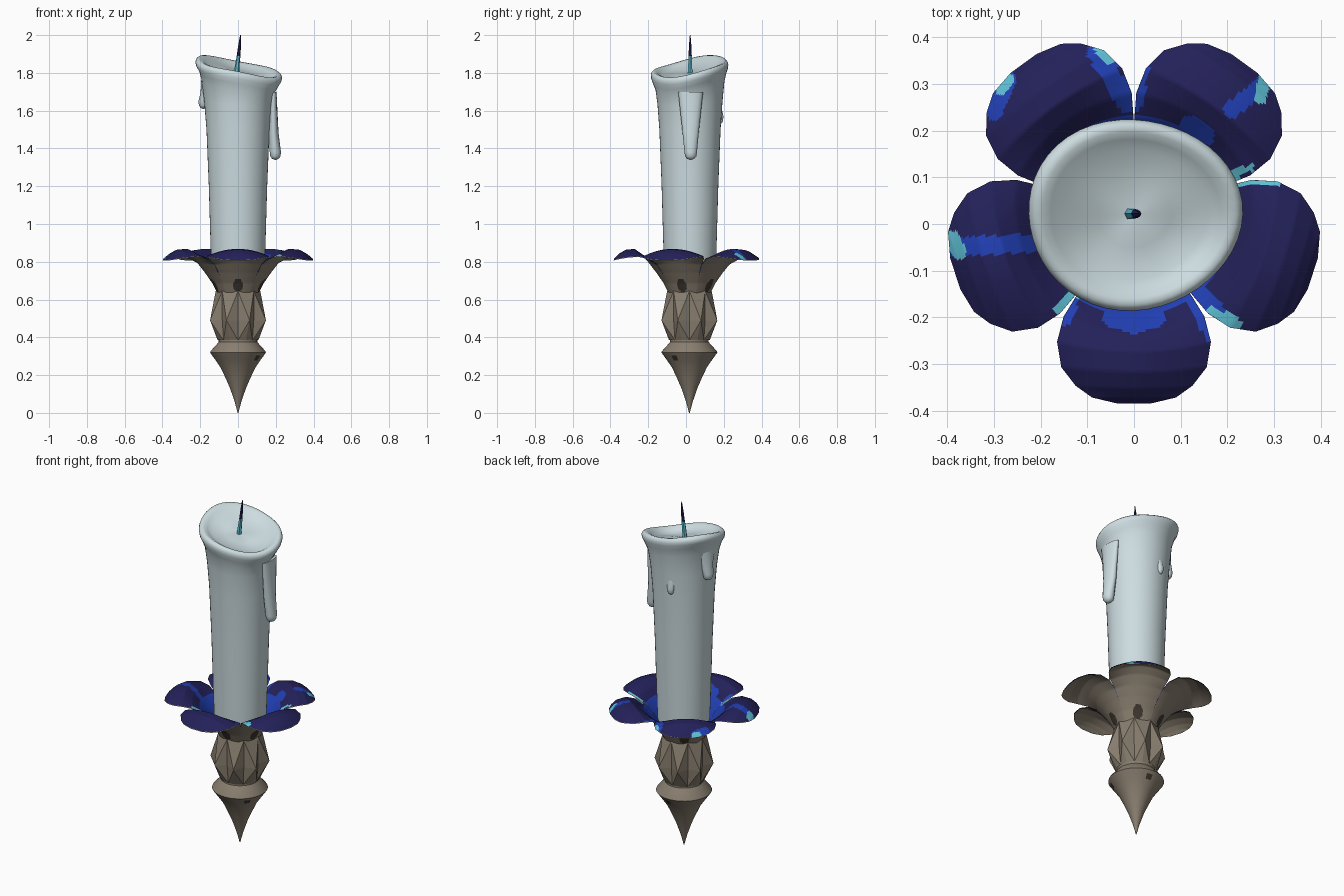
import bpy, math
from mathutils import Vector

if "Cube" in bpy.data.objects:
    bpy.data.objects.remove(bpy.data.objects["Cube"])

AXIS_Y = 0.018


def material(name, rgb):
    m = bpy.data.materials.new(name)
    m.use_nodes = True
    m.diffuse_color = (*rgb, 1)
    m.node_tree.nodes["Principled BSDF"].inputs["Base Color"].default_value = (*rgb, 1)
    return m


wax = material("pale wax", (0.61, 0.72, 0.75))
bronze = material("bronze", (0.25, 0.21, 0.16))
dark = material("dark bronze", (0.05, 0.037, 0.028))
navy = material("navy", (0.017, 0.015, 0.1))
blue = material("bright blue", (0.015, 0.05, 0.46))
cyan = material("cyan", (0.115, 0.53, 0.67))


def add_mesh(name, verts, faces, mats, smooth=None):
    me = bpy.data.meshes.new(name)
    me.from_pydata(verts, [], faces)
    for m in mats:
        me.materials.append(m)
    ob = bpy.data.objects.new(name, me)
    bpy.context.collection.objects.link(ob)
    if smooth:
        bpy.ops.object.select_all(action='DESELECT')
        ob.select_set(True)
        bpy.context.view_layer.objects.active = ob
        bpy.ops.object.shade_smooth_by_angle(angle=math.radians(smooth))
    return ob


def rings_mesh(name, rings, mats, smooth=None):
    """Skin a stack of equal rings, bottom to top, and cap both ends."""
    n = len(rings[0])
    verts = [p for ring in rings for p in ring]
    faces = [(i * n + j, i * n + (j + 1) % n, (i + 1) * n + (j + 1) % n, (i + 1) * n + j)
             for i in range(len(rings) - 1) for j in range(n)]
    faces.append(tuple(reversed(range(n))))
    faces.append(tuple(range(len(verts) - n, len(verts))))
    return add_mesh(name, verts, faces, mats, smooth)


def ring(radii, z, n):
    """Ring whose radius cycles through the given radii."""
    return [(radii[j % len(radii)] * math.cos(math.tau * j / n),
             AXIS_Y + radii[j % len(radii)] * math.sin(math.tau * j / n), z) for j in range(n)]


# Pointed spike and collar, with two dark pits below the collar
profile = [(0.002, 0), (0.018, 0.06), (0.042, 0.13), (0.066, 0.185), (0.092, 0.24), (0.118, 0.278),
           (0.136, 0.303), (0.148, 0.32), (0.145, 0.327), (0.102, 0.375), (0.102, 0.39)]
spike = rings_mesh("spike", [ring([r], z, 48) for r, z in profile], [bronze, dark], 25)
for f in spike.data.polygons:
    a = math.degrees(math.atan2(f.center.y - AXIS_Y, f.center.x)) % 360
    if 0.278 < f.center.z < 0.303 and min(abs(a - 324), abs(a - 84)) < 8:
        f.material_index = 1

# Faceted grip: eight ridges between eight valleys, cut into triangles
N = 16
levels = [ring([0.108], 0.385, N), ring([0.118, 0.16], 0.49, N), ring([0.118, 0.109], 0.645, N)]
faces = []
for i in range(2):
    for j in range(N):
        k = (j + 1) % N
        a, b, c, d = i * N + j, i * N + k, (i + 1) * N + k, (i + 1) * N + j
        faces += [(a, b, d), (b, c, d)] if (i + j) % 2 else [(a, b, c), (a, c, d)]
add_mesh("faceted_grip", [p for l in levels for p in l], faces, [bronze])

# Petals: radius, height, half width, edge pull-back and edge droop along the length
ROWS = [(0.102, 0.63, 0.061, 0.019, 0), (0.132, 0.69, 0.078, 0.025, 0),
        (0.172, 0.748, 0.101, 0.032, 0), (0.21, 0.796, 0.122, 0.04, 0.006),
        (0.25, 0.84, 0.15, 0.035, 0.022), (0.29, 0.868, 0.165, 0.02, 0.038),
        (0.335, 0.864, 0.156, 0.01, 0.038), (0.37, 0.845, 0.125, 0.005, 0.026),
        (0.39, 0.826, 0.09, 0, 0.012), (0.403, 0.81, 0.035, 0, 0)]
STEPS, COLS = 8, 36

# Worn streaks on the petals: start, end, half width
BLUE_STREAKS = [((-0.4, -0.05), (-0.2, -0.04), 0.02), ((-0.08, 0.37), (-0.015, 0.26), 0.022),
                ((-0.27, 0.31), (-0.3, 0.24), 0.018), ((0.29, 0.31), (0.21, 0.245), 0.018),
                ((0.12, 0.21), (0.15, 0.19), 0.022), ((0.2, -0.21), (0.13, -0.14), 0.018),
                ((0.005, 0.25), (0.025, 0.34), 0.01), ((-0.05, -0.2), (0, -0.215), 0.02),
                ((0.05, -0.2), (0, -0.215), 0.02), ((0.12, -0.15), (0.16, -0.24), 0.01),
                ((-0.12, -0.15), (-0.15, -0.21), 0.01)]
CYAN_STREAKS = [((-0.39, -0.03), (-0.375, -0.06), 0.016), ((-0.075, 0.375), (-0.055, 0.355), 0.011),
                ((-0.285, 0.29), (-0.27, 0.31), 0.013), ((0.27, 0.27), (0.28, 0.31), 0.014),
                ((0.22, 0.09), (0.32, 0.092), 0.009), ((0.17, -0.19), (0.22, -0.215), 0.013),
                ((-0.16, -0.18), (-0.13, -0.15), 0.012), ((0.21, 0.105), (0.25, 0.12), 0.008)]


def near(p, streaks):
    for a, b, w in streaks:
        a, b = Vector(a), Vector(b)
        t = max(0, min(1, (p - a).dot(b - a) / (b - a).length_squared))
        if (p - a - t * (b - a)).length < w:
            return True
    return False


def petal_sheet(name, angle, drop, mats):
    d = Vector((math.cos(angle), math.sin(angle), 0))
    side = Vector((-d.y, d.x, 0))
    rows = []
    for lo, hi in zip(ROWS, ROWS[1:]):
        rows += [[u + (v - u) * s / STEPS for u, v in zip(lo, hi)] for s in range(STEPS)]
    rows.append(ROWS[-1])
    verts = []
    for r, z, w, pull, sag in rows:
        out = drop * max(0, min(1, (0.28 - r) / 0.1))
        for c in range(COLS + 1):
            t = 2 * c / COLS - 1
            p = d * (r - pull * t * t + out) + side * (t * (w + out * 0.75))
            verts.append((p.x, p.y + AXIS_Y, z - sag * t * t - drop))
    n = COLS + 1
    faces = [(i * n + j, (i + 1) * n + j, (i + 1) * n + j + 1, i * n + j + 1)
             for i in range(len(rows) - 1) for j in range(COLS)]
    if drop:
        faces = [f[::-1] for f in faces]
    return add_mesh(name, verts, faces, mats, 60), side


for k in range(5):
    angle = math.radians(-90 + 72 * k)
    top, side = petal_sheet(f"petal_top_{k + 1}", angle, 0, [navy, blue, cyan])
    for f in top.data.polygons:
        p = f.center.xy
        if near(p, CYAN_STREAKS):
            f.material_index = 2
        elif (p - Vector((0, AXIS_Y))).length < 0.215 or near(p, BLUE_STREAKS):
            f.material_index = 1
    under, side = petal_sheet(f"petal_underside_{k + 1}", angle, 0.004, [bronze, dark])
    # Dark pit at the foot of each petal
    for f in under.data.polygons:
        across = f.center.dot(side) - AXIS_Y * side.y
        if (across / 0.026) ** 2 + ((f.center.z - 0.675) / 0.034) ** 2 < 1:
            f.material_index = 1


# Candle: tapered body under a tilted, rounded lip with a shallow pool
def lip_z(a):
    return 1.835 - 0.042 * math.cos(a) + 0.033 * math.sin(a) + 0.006 * math.sin(3 * a)


def candle_ring(r, z, tilt, stretch, n=48):
    """The tilt blends from a level ring (0) to one that follows the lip (1)."""
    out = []
    for j in range(n):
        a = math.tau * j / n
        wob = 1 + 0.02 * math.sin(3 * a + 1) * (stretch > 1.07)
        out.append((r * stretch * wob * math.cos(a), AXIS_Y + 0.003 + r * wob * math.sin(a),
                    z + tilt * (lip_z(a) - 1.835)))
    return out


CANDLE = [(0.136, 0.74, 0, 1.03), (0.14, 0.85, 0, 1.03), (0.15, 1.2, 0, 1.03), (0.162, 1.5, 0, 1.03),
          (0.172, 1.64, 0.2, 1.04), (0.182, 1.73, 0.8, 1.06), (0.194, 1.77, 1, 1.08),
          (0.203, 1.797, 1, 1.11), (0.205, 1.814, 1, 1.12), (0.201, 1.827, 1, 1.12),
          (0.192, 1.835, 1, 1.12), (0.178, 1.833, 1, 1.12), (0.162, 1.823, 1, 1.12),
          (0.139, 1.807, 0.9, 1.12), (0.07, 1.801, 0.45, 1.12), (0.004, 1.8, 0, 1.12)]
rings_mesh("candle", [candle_ring(*row) for row in CANDLE], [wax], 60)


# Wax drips: broad strands melting into the candle above a rounded end
def drip(name, degrees, low, high, width, reach):
    turn = math.radians(degrees)
    path = [(reach, low, 0.15, 0.15), (reach, low + 0.006, 0.6, 0.6), (reach, low + 0.018, 0.9, 0.9),
            (reach, low + 0.04, 1, 1), (reach - 0.01, low * 0.6 + high * 0.4, 0.9, 1.3),
            (reach - 0.012, high, 0.6, 2)]
    rings = []
    for r, z, depth, spread in path:
        loop = []
        for j in range(16):
            b = math.tau * j / 16
            p = Vector((r + width * depth * 0.9 * math.cos(b), width * spread * math.sin(b)))
            loop.append((p.x * math.cos(turn) - p.y * math.sin(turn),
                         AXIS_Y + p.x * math.sin(turn) + p.y * math.cos(turn), z))
        rings.append(loop)
    rings_mesh(name, rings, [wax], 60)


drip("long_drip", 2, 1.34, 1.7, 0.033, 0.198)
drip("short_drip", 168, 1.61, 1.82, 0.03, 0.187)
drip("back_drip", 100, 1.53, 1.76, 0.02, 0.165)

# Wick: leaning taper, light at the foot and dark above
WICK = [(-0.008, 1.79, 0.014), (-0.004, 1.84, 0.012), (0.003, 1.89, 0.01),
        (0.009, 1.95, 0.007), (0.013, 2.0, 0.002)]
wick = rings_mesh("wick", [[(x + w * math.cos(math.tau * j / 6), 0.022 + w * math.sin(math.tau * j / 6), z)
                            for j in range(6)] for x, z, w in WICK], [navy, cyan])
for f in wick.data.polygons:
    if f.center.z < 1.88 and f.normal.x < 0.9:
        f.material_index = 1
